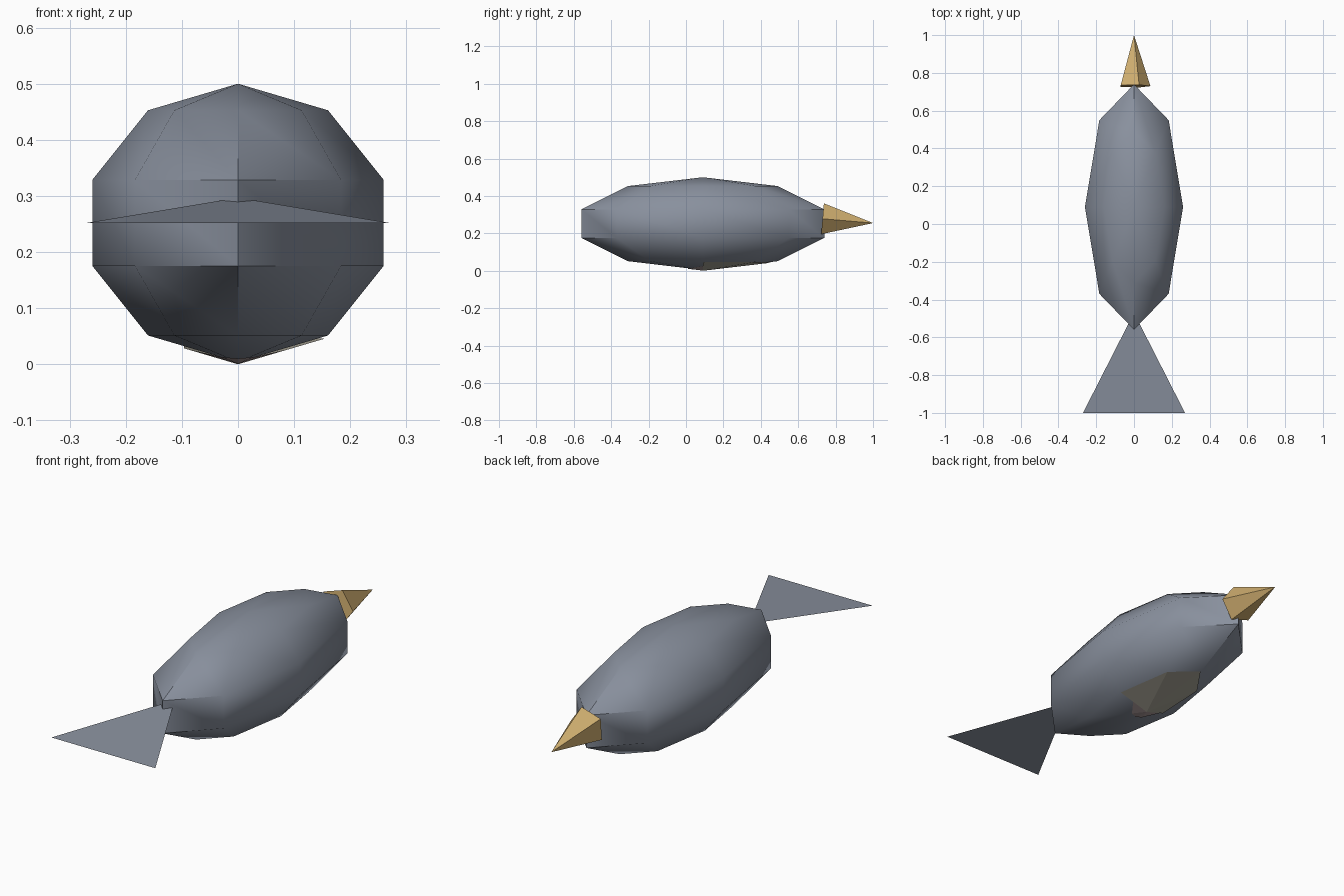
import bpy
from math import cos, sin, pi, radians

cube = bpy.data.objects.get("Cube")
if cube:
    bpy.data.objects.remove(cube)


def material(name, rgb):
    mat = bpy.data.materials.new(name)
    mat.use_nodes = True
    colour = (*rgb, 1)
    mat.diffuse_color = colour
    bsdf = next(n for n in mat.node_tree.nodes if n.type == "BSDF_PRINCIPLED")
    bsdf.inputs["Base Color"].default_value = colour
    return mat


def mesh_part(name, verts, faces, mat):
    mesh = bpy.data.meshes.new(name)
    mesh.from_pydata(verts, [], faces)
    mesh.materials.append(mat)
    obj = bpy.data.objects.new(name, mesh)
    bpy.context.collection.objects.link(obj)
    return obj


slate = material("slate_grey", (0.25, 0.28, 0.34))
tan = material("tan", (0.62, 0.42, 0.16))
cream = material("dull_cream", (0.42, 0.40, 0.33))
pink = material("dull_pink", (0.42, 0.33, 0.33))

CENTRE_Y, RX, RY, RZ = 0.09, 0.273, 0.683, 0.248

# Body: a coarse ellipsoid with its poles at top and bottom
bpy.ops.mesh.primitive_uv_sphere_add(segments=8, ring_count=5, radius=1,
                                     location=(0, CENTRE_Y, 0.252))
body = bpy.context.object
body.name = "body"
body.scale = (RX, RY, RZ)
bpy.ops.object.transform_apply(location=False, rotation=False, scale=True)
bpy.ops.object.shade_smooth_by_angle(angle=radians(40))
body.data.materials.append(slate)

# Tail: one sloping triangular fin
mesh_part("tail", [(-0.27, -1, 0.252), (0.27, -1, 0.252), (0, -0.47, 0.297)],
          [(0, 1, 2)], slate)

# Beak: a five-sided cone, dipping slightly forward
R, TILT = 0.087, radians(5)
base = [(R * cos(a), 0.73 + R * sin(a) * sin(TILT), 0.278 + R * sin(a) * cos(TILT))
        for a in (2 * pi * i / 5 for i in range(5))]
sides = [(i, 5, (i + 1) % 5) for i in range(5)]
mesh_part("beak", base + [(0, 1, 0.255)], sides + [(0, 1, 2, 3, 4)], tan)


def cap_plate(name, first, reaches, drop, mat):
    """Thin fan laid under the bottom facets, reaching partway along each edge."""
    ring, depth = sin(pi / 5), RZ * (1 - cos(pi / 5))
    verts = [(0, CENTRE_Y, 0.004 - drop)]
    for i, t in enumerate(reaches):
        a = (first + i) * pi / 4
        verts.append((RX * ring * t * cos(a), CENTRE_Y + RY * ring * t * sin(a),
                      0.004 - drop + depth * t))
    faces = [(0, i + 1, i) for i in range(1, len(reaches))]
    return mesh_part(name, verts, faces, mat)


# Pale belly patch at the front of the underside, and a small spot behind it
cap_plate("belly_patch", 0, [0.96, 0.98, 0.95, 0.85, 0.6], 0.004, cream)
cap_plate("belly_spot", 4, [0.5, 0.25, 0.2, 0.25, 0.5], 0.003, pink)
